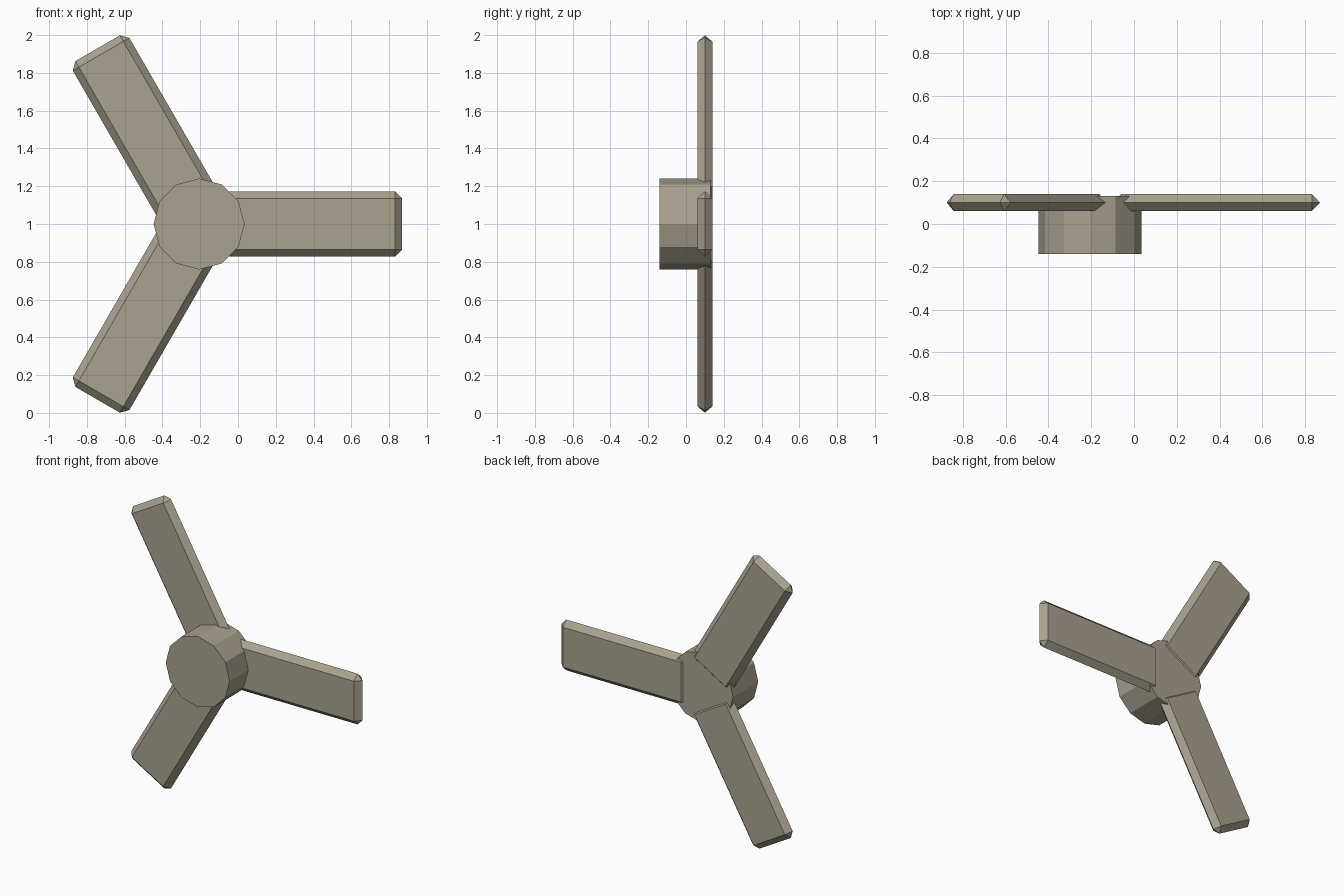
import bpy, bmesh, math
from mathutils import Matrix, Vector

if "Cube" in bpy.data.objects:
    bpy.data.objects.remove(bpy.data.objects["Cube"])

CENTRE = Vector((-0.206, 0.0, 1.0))   # hub axis position, axis runs along y

grey = bpy.data.materials.new("warm_grey")
grey.diffuse_color = (0.40, 0.36, 0.275, 1.0)
grey.use_nodes = True
grey.node_tree.nodes["Principled BSDF"].inputs["Base Color"].default_value = grey.diffuse_color


def finish(name, bm):
    bmesh.ops.recalc_face_normals(bm, faces=bm.faces)
    mesh = bpy.data.meshes.new(name)
    bm.to_mesh(mesh)
    bm.free()
    mesh.materials.append(grey)
    obj = bpy.data.objects.new(name, mesh)
    bpy.context.collection.objects.link(obj)
    return obj


def hub(front, back, radius):
    bm = bmesh.new()
    bmesh.ops.create_cone(bm, cap_ends=True, segments=12, radius1=radius,
                          radius2=radius, depth=back - front)
    place = Matrix.Translation(CENTRE + Vector((0, (front + back) / 2, 0)))
    bm.transform(place @ Matrix.Rotation(math.pi / 2, 4, 'X'))
    finish("hub", bm)


def blade(name, angle, r0=0.109, r1=1.0745, half_w=0.173,
          y_mid=0.10, half_t=0.039, bevel=0.037):
    # Flat bar whose bevels meet in a sharp ridge at mid thickness
    bm = bmesh.new()
    for r, inner_r in ((r0, r0 + bevel), (r1, r1 - bevel)):
        for s in (-1, 1):
            inner_w = s * (half_w - bevel)
            bm.verts.new((r, y_mid, inner_w))
            bm.verts.new((inner_r, y_mid, s * half_w))
            for t in (-half_t, half_t):
                bm.verts.new((inner_r, y_mid + t, inner_w))
    bmesh.ops.convex_hull(bm, input=bm.verts)
    bmesh.ops.dissolve_limit(bm, angle_limit=0.01, verts=bm.verts, edges=bm.edges)
    bm.transform(Matrix.Translation(CENTRE) @ Matrix.Rotation(angle, 4, 'Y'))
    finish(name, bm)


# Twelve-sided hub
hub(-0.14, 0.131, 0.241)

# Three blades evenly spaced round the hub
for i in range(3):
    blade(f"blade_{i + 1}", i * math.tau / 3)
